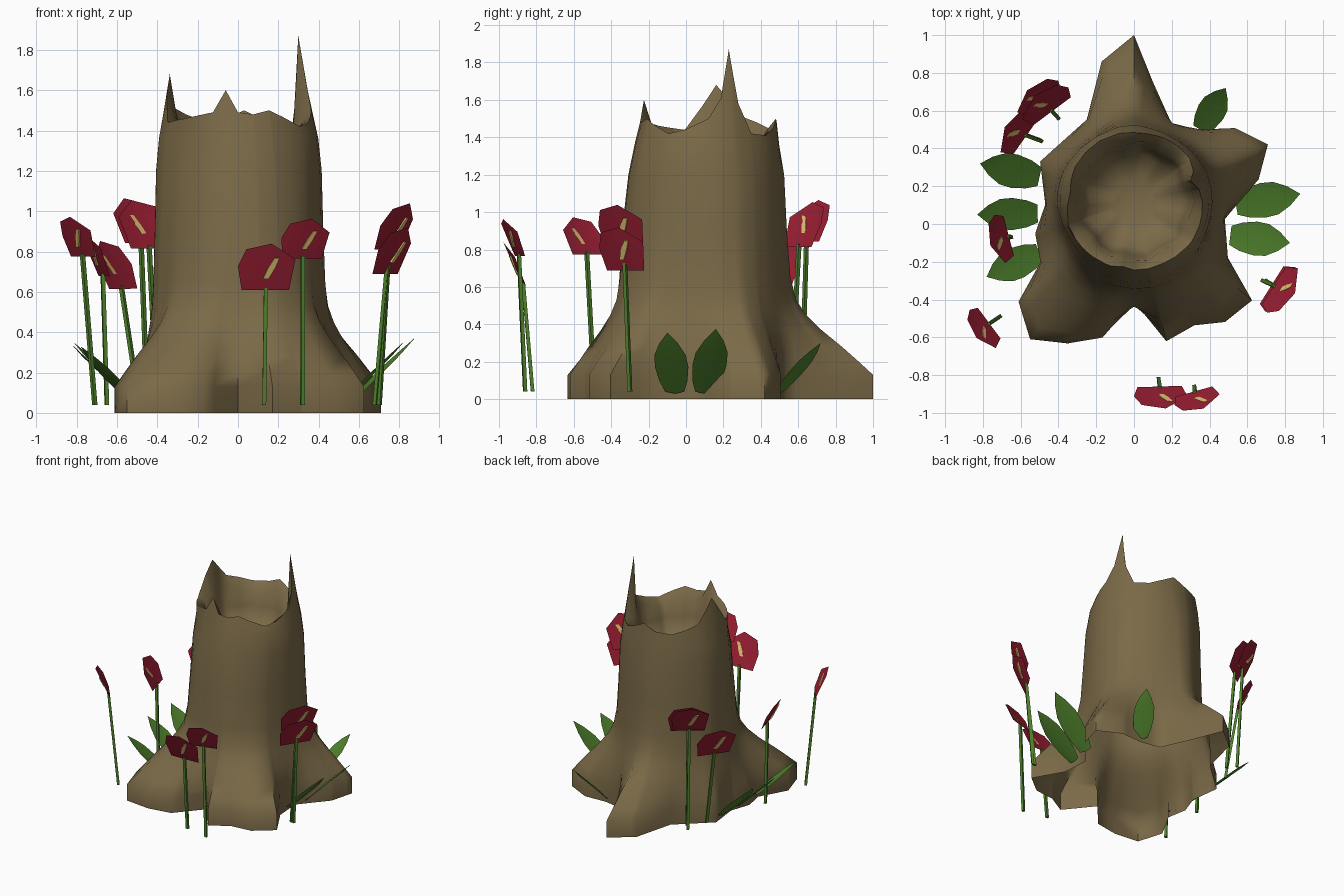
import bpy, math
from mathutils import Vector

if "Cube" in bpy.data.objects:
    bpy.data.objects.remove(bpy.data.objects["Cube"])


def material(name, rgb):
    m = bpy.data.materials.new(name)
    m.diffuse_color = (*rgb, 1)
    m.use_nodes = True
    m.node_tree.nodes["Principled BSDF"].inputs["Base Color"].default_value = m.diffuse_color
    return m


BARK = material("bark brown", (0.195, 0.142, 0.063))
GREEN = material("leaf green", (0.080, 0.225, 0.026))
RED = material("petal red", (0.325, 0.013, 0.033))
CREAM = material("spadix cream", (0.76, 0.54, 0.17))


def add(name, verts, faces, mat, smooth=False):
    me = bpy.data.meshes.new(name)
    me.from_pydata([tuple(v) for v in verts], [], faces)
    me.materials.append(mat)
    me.update()
    for p in me.polygons:
        p.use_smooth = smooth
    ob = bpy.data.objects.new(name, me)
    bpy.context.collection.objects.link(ob)
    return ob


def lookup(table, a, period=None, polar=False):
    """Interpolate (key, value) pairs; polar gives straight edges in plan."""
    t = sorted(table)
    if period:
        a %= period
        t = [(t[-1][0] - period, t[-1][1])] + t + [(t[0][0] + period, t[0][1])]
    for (a0, v0), (a1, v1) in zip(t, t[1:]):
        if a0 <= a <= a1:
            if polar:
                s = lambda d: math.sin(math.radians(d))
                return s(a1 - a0) / (s(a1 - a) / v0 + s(a - a0) / v1)
            return v0 + (v1 - v0) * (a - a0) / (a1 - a0)
    return t[-1][1]


# ---- stump: root outline (angle, radius) and broken rim (angle, height)
CY = 0.12
ROOTS = [(10, .67), (23, .77), (36, .66), (47, .52), (64, .456), (81, .64),
         (90, .88), (103, .76), (120, .50), (157, .54), (182, .47), (198, .55),
         (213, .59), (221, .81), (233, .914), (245, .83), (257, .74), (270, .53),
         (283, .76), (296, .73), (307, .80), (320, .816), (329, .58), (349, .49)]
RIM = [(0, 1.50), (11, 1.61), (20, 1.87), (27, 1.58), (38, 1.42), (55, 1.41),
       (70, 1.45), (85, 1.50), (100, 1.46), (120, 1.45), (135, 1.48), (150, 1.51),
       (163, 1.61), (173, 1.68), (185, 1.57), (200, 1.44), (225, 1.46), (250, 1.49),
       (260, 1.60), (270, 1.49), (282, 1.48), (295, 1.50), (325, 1.42), (340, 1.44)]
ANGLES = sorted({a for a, _ in ROOTS + RIM})
N = len(ANGLES)
# how strongly the roots show at each height, and trunk radius there
SPREAD = [(0, 1.0), (.13, 1.0), (.20, .84), (.28, .65), (.37, .42), (.45, .25),
          (.53, .14), (.65, .08), (.9, .05), (1.2, .03), (1.36, 0)]
TRUNK = [(0, .43), (.65, .420), (.9, .415), (1.2, .410), (1.36, .398)]
verts, faces = [], []


def ring(fn):
    for deg in ANGLES:
        r, z = fn(deg)
        a = math.radians(deg)
        verts.append((r * math.cos(a), CY + r * math.sin(a), z))


def outer(z):
    def fn(deg):
        t = lookup(TRUNK, z)
        s = math.sin(math.radians(deg))
        t += .045 * max(0, -s) ** 3 * min(1, (1.36 - z) / .5) - .02 * max(0, s)
        t -= .03 * max(0, math.cos(math.radians(deg - 222))) ** 6   # flatter side
        root = lookup(ROOTS, deg, 360, True)
        # valleys between the roots fill in higher up
        mean = sum(lookup(ROOTS, deg + d, 360, True) for d in (-14, -7, 0, 7, 14)) / 5
        k = min(1, max(0, (z - .13) / .2)) * .8
        if mean > root:
            root += (mean - root) * k
        return t + (root - t) * lookup(SPREAD, z), z
    return fn


def rim(deg):
    z = lookup(RIM, deg, 360)
    return .372 - .12 * (z - 1.42), z


def lip(deg):
    return .31 + .012 * math.cos(math.radians(deg * 9)), min(lookup(RIM, deg, 360) - .05, 1.44)


for z, _ in SPREAD:
    ring(outer(z))
ring(rim)
ring(lip)
for r, z in ((.285, 1.29), (.245, 1.17), (.12, 1.12)):   # hollow
    ring(lambda d, r=r, z=z: (r + .012 * math.cos(math.radians(d * 9)), z))
rows = len(verts) // N
for i in range(rows - 1):
    for k in range(N):
        j = (k + 1) % N
        faces.append((i * N + k, i * N + j, (i + 1) * N + j, (i + 1) * N + k))
faces.append(tuple((rows - 1) * N + k for k in range(N)))
stump = add("tree_stump", verts, faces, BARK)
bpy.context.view_layer.objects.active = stump
stump.select_set(True)
bpy.ops.object.shade_smooth_by_angle(angle=math.radians(65))

# ---- flowers: stem base (x, y), petal centre, facing angle, size
PETAL = [(-.14, 0), (-.10, .095), (.025, .130), (.145, .035), (.115, -.128), (-.12, -.128)]
SPADIX = [(-.015, -.06), (.012, -.06), (.045, .0), (.065, .05), (.04, .05), (.01, .0)]
FLOWERS = [((.13, -.82), (.14, -.925, .72), 272, 1.0),
           ((.32, -.86), (.335, -.94, .86), 286, .86),
           ((.70, -.30), (.795, -.36, .92), 328, 1.0),
           ((.68, -.30), (.785, -.355, .80), 328, 1.0),
           ((-.65, -.07), (-.72, -.08, .78), 195, .92),
           ((-.71, -.49), (-.81, -.56, .87), 217, .86),
           ((-.49, .44), (-.625, .505, .73), 145, 1.03),
           ((-.40, .56), (-.475, .65, .93), 127, 1.04),
           ((-.45, .62), (-.515, .685, .95), 130, .96)]
TILT = math.radians(24)
for i, (base, c, ang, s) in enumerate(FLOWERS, 1):
    a = math.radians(ang)
    out, c = Vector((math.cos(a), math.sin(a), 0)), Vector(c)
    u = Vector((-math.sin(a), math.cos(a), 0))
    v = Vector((0, 0, math.cos(TILT))) + out * math.sin(TILT)
    n = u.cross(v)

    def on_petal(x, y, h=0):
        return c + (u * x + v * y) * s + n * (h - 1.0 * x * x * s)

    # spathe petal, sides bent slightly back
    add(f"petal_{i}", [on_petal(x, y) for x, y in PETAL] + [c],
        [(k, 6, (k + 1) % 6) for k in range(6)], RED, True).data.flip_normals()
    # spadix plate showing on both faces
    pts = [on_petal(x, y, h) for h in (.0045, -.0045) for x, y in SPADIX]
    add(f"spadix_{i}", pts, [tuple(range(6)), tuple(range(11, 5, -1))]
        + [(k, k + 6, (k + 1) % 6 + 6, (k + 1) % 6) for k in range(6)], CREAM)
    # square stem
    b, t = Vector((*base, .04)), c - v * .11 * s - n * .011
    w = .0095
    offs = [u * w + out * w, -u * w + out * w, -u * w - out * w, u * w - out * w]
    add(f"stem_{i}", [b + o for o in offs] + [t + o for o in offs],
        [(k, (k + 1) % 4, (k + 1) % 4 + 4, k + 4) for k in range(4)]
        + [(3, 2, 1, 0), (4, 5, 6, 7)], GREEN)

# ---- leaves: base (x, y), tip (x, y, z), width
LEAVES = [((.35, .50), (.485, .72, .30), .15), ((.54, .10), (.88, .16, .375), .185),
          ((.51, -.06), (.825, -.10, .355), .18), ((-.50, .25), (-.815, .32, .35), .18),
          ((-.51, .055), (-.83, .05, .345), .17), ((-.50, -.15), (-.78, -.28, .33), .17)]
OUTLINE = [(0, .28), (.18, .42), (.42, .5), (.62, .47), (.82, .28)]
for i, (base, tip, w) in enumerate(LEAVES, 1):
    b, t = Vector((*base, .04)), Vector(tip)
    d = t - b
    side = Vector((-d.y, d.x, 0)).normalized() * w
    vs = []
    for f, h in OUTLINE:
        m = b + d * f
        vs += [m - side * h, m - Vector((0, 0, .01)), m + side * h]
    vs.append(t)
    fs = []
    for k in range(len(OUTLINE) - 1):
        o = 3 * k
        fs += [(o, o + 3, o + 4, o + 1), (o + 1, o + 4, o + 5, o + 2)]
    fs += [(12, 15, 13), (13, 15, 14)]
    add(f"leaf_{i}", vs, fs, GREEN, True)
